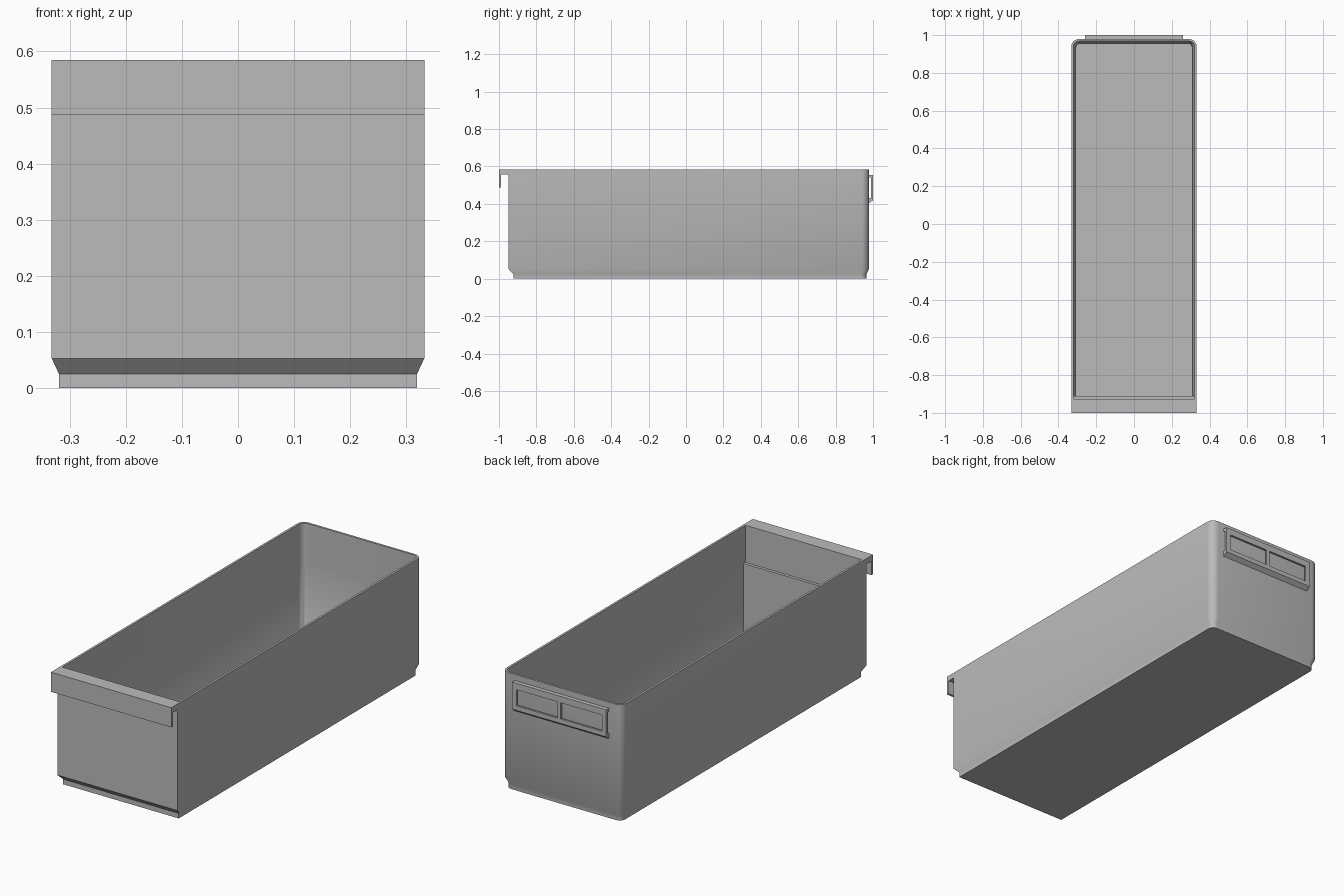
import bpy
import bmesh
import math
from mathutils import Vector

default = bpy.data.objects.get("Cube")
if default:
    bpy.data.objects.remove(default, do_unlink=True)

grey = bpy.data.materials.new("grey plastic")
grey.use_nodes = True
GREY = (0.5, 0.5, 0.5, 1)
grey.diffuse_color = GREY
grey.node_tree.nodes["Principled BSDF"].inputs["Base Color"].default_value = GREY


def finish(bm, name, smooth=False):
    bmesh.ops.recalc_face_normals(bm, faces=bm.faces)
    mesh = bpy.data.meshes.new(name)
    bm.to_mesh(mesh)
    bm.free()
    mesh.materials.append(grey)
    obj = bpy.data.objects.new(name, mesh)
    bpy.context.collection.objects.link(obj)
    if smooth:
        bpy.ops.object.select_all(action="DESELECT")
        obj.select_set(True)
        bpy.context.view_layer.objects.active = obj
        bpy.ops.object.shade_smooth_by_angle(angle=math.radians(30))
    return obj


def ring(bm, half, front, back, radius, z, steps=6):
    """Square front corners, rounded back corners."""
    pts = [(-half, front), (half, front)]
    for sign, start in ((1, 0), (-1, math.pi / 2)):
        for i in range(steps + 1):
            a = start + i / steps * math.pi / 2
            pts.append((sign * (half - radius) + radius * math.cos(a),
                        back - radius + radius * math.sin(a)))
    return [bm.verts.new((x, y, z)) for x, y in pts]


def push(bm, face, offset):
    """Extrude one face by an offset and return the moved face."""
    new = bmesh.ops.extrude_discrete_faces(bm, faces=[face])["faces"][0]
    bmesh.ops.translate(bm, verts=new.verts, vec=Vector(offset))
    return new


def extrude_profile(name, profile, half):
    """Extrude a (y, z) profile along x."""
    bm = bmesh.new()
    face = bm.faces.new([bm.verts.new((-half, y, z)) for y, z in profile])
    new = bmesh.ops.extrude_face_region(bm, geom=[face], use_keep_orig=True)["geom"]
    verts = [v for v in new if isinstance(v, bmesh.types.BMVert)]
    bmesh.ops.translate(bm, verts=verts, vec=(2 * half, 0, 0))
    return finish(bm, name)


def box(name, x, y, z):
    bm = bmesh.new()
    bmesh.ops.create_cube(bm, size=1)
    for v in bm.verts:
        v.co = [lo + (c + 0.5) * (hi - lo) for c, (lo, hi) in zip(v.co, (x, y, z))]
    return finish(bm, name)


# Open bin: outside rings going up, then inside rings going down
TOP, LIP_Z = 0.585, 0.557
sections = [
    (0.319, -0.923, 0.965, 0.03, 0),
    (0.319, -0.923, 0.965, 0.03, 0.025),
    (0.332, -0.95, 0.979, 0.04, 0.053),
    (0.332, -0.95, 0.979, 0.04, LIP_Z),
    (0.332, -0.95, 0.979, 0.04, TOP),
    (0.321, -0.926, 0.968, 0.03, TOP),
    (0.321, -0.926, 0.968, 0.03, 0.4),
    (0.321, -0.911, 0.968, 0.03, 0.4),
    (0.321, -0.911, 0.968, 0.03, 0.055),
    (0.309, -0.911, 0.956, 0.025, 0.03),
    (0.309, -0.911, 0.956, 0.025, 0.012),
]
bm = bmesh.new()
rings = [ring(bm, *s) for s in sections]
for low, high in zip(rings, rings[1:]):
    for i in range(len(low)):
        j = (i + 1) % len(low)
        bm.faces.new((low[i], low[j], high[j], high[i]))
bm.faces.new(rings[0][::-1])
bm.faces.new(rings[-1])
bmesh.ops.remove_doubles(bm, verts=bm.verts, dist=0.0001)
bmesh.ops.dissolve_degenerate(bm, edges=bm.edges, dist=0.0001)
bm.normal_update()

# Hooked handle lip drawn out of the front rim
front = min((f for f in bm.faces if f.calc_center_median().z > LIP_Z
             and abs(f.normal.y) > 0.9), key=lambda f: f.calc_center_median().y)
push(bm, push(bm, front, (0, -0.038, 0)), (0, -0.012, 0))
bm.normal_update()
under = min((f for f in bm.faces if abs(f.normal.z) > 0.9
             and abs(f.calc_center_median().z - LIP_Z) < 0.001),
            key=lambda f: f.calc_center_median().y)
push(bm, under, (0, 0, -0.07))
finish(bm, "bin_body", smooth=True)

# Label holder on the back: two rails, a frame and a centre bar
HALF = 0.26
extrude_profile("label_top_rail",
                [(0.978, 0.54), (1, 0.54), (1, 0.555), (0.978, 0.555)], HALF)
extrude_profile("label_bottom_rail",
                [(0.978, 0.403), (1, 0.42), (1, 0.432), (0.978, 0.432)], HALF)
box("label_frame_top", (-HALF, HALF), (0.99, 1), (0.523, 0.54))
box("label_frame_bottom", (-HALF, HALF), (0.99, 1), (0.432, 0.442))
for side, x in (("right", -HALF), ("middle", -0.008), ("left", HALF - 0.024)):
    width = 0.016 if side == "middle" else 0.024
    box("label_frame_" + side, (x, x + width), (0.99, 1), (0.442, 0.523))
